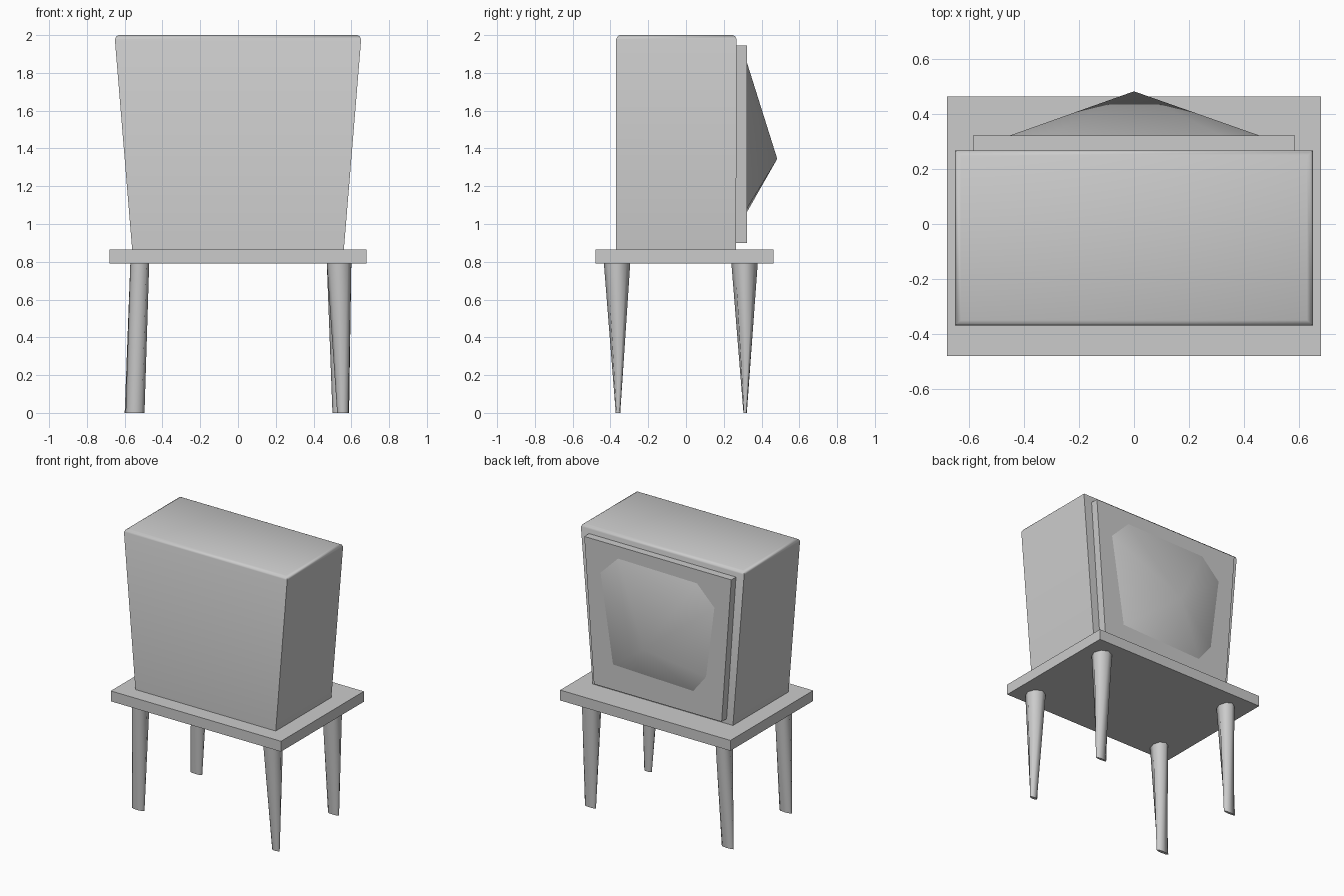
import bpy, bmesh, math

if "Cube" in bpy.data.objects:
    bpy.data.objects.remove(bpy.data.objects["Cube"])


def make(name, verts, faces, smooth=None):
    me = bpy.data.meshes.new(name)
    bm = bmesh.new()
    vs = [bm.verts.new(v) for v in verts]
    for f in faces:
        bm.faces.new([vs[i] for i in f])
    bmesh.ops.recalc_face_normals(bm, faces=bm.faces)
    bm.to_mesh(me)
    bm.free()
    ob = bpy.data.objects.new(name, me)
    bpy.context.collection.objects.link(ob)
    if smooth:
        bpy.ops.object.select_all(action='DESELECT')
        ob.select_set(True)
        bpy.context.view_layer.objects.active = ob
        bpy.ops.object.shade_smooth_by_angle(angle=math.radians(smooth))
    return ob


def loft(name, rings, smooth=None):
    """Skin a stack of equal-length rings and cap both ends."""
    n = len(rings[0])
    verts = [p for r in rings for p in r]
    faces = [list(range(n)), list(range(len(verts) - n, len(verts)))]
    for k in range(len(rings) - 1):
        for i in range(n):
            j = (i + 1) % n
            faces.append((k * n + i, k * n + j, (k + 1) * n + j, (k + 1) * n + i))
    return make(name, verts, faces, smooth)


def rect(hx, y0, y1, z):
    return [(-hx, y0, z), (hx, y0, z), (hx, y1, z), (-hx, y1, z)]


# Cabinet: flares towards the top, softened top edge
loft("cabinet", [rect(0.56, -0.37, 0.265, 0.86),
                 rect(0.652, -0.37, 0.268, 1.978),
                 rect(0.645, -0.363, 0.261, 1.993),
                 rect(0.63, -0.35, 0.248, 2.0)], 50)

# Raised panel on the back of the cabinet
loft("back_panel", [rect(0.51, 0.255, 0.322, 0.90),
                    rect(0.587, 0.255, 0.322, 1.945)])

# Faceted cone housing on the back panel
outline = [(0.46, 1.72), (0.32, 1.86), (-0.315, 1.85), (-0.455, 1.71),
           (-0.388, 1.19), (-0.285, 1.06), (0.36, 1.08)]
cone = [(x, 0.321, z) for x, z in outline] + [(0, 0.483, 1.345)]
make("back_cone", cone, [(i, (i + 1) % 7, 7) for i in range(7)] + [tuple(range(7))], 60)

# Table top
loft("table_top", [rect(0.68, -0.48, 0.464, 0.79), rect(0.68, -0.48, 0.464, 0.865)])


# Legs: many-sided at the top, flattening to a thin foot
def section(x0, x1, y0, y1, z, n=8):
    cx, cy = (x0 + x1) / 2, (y0 + y1) / 2
    return [(cx + (x1 - x0) / 2 * math.cos(2 * math.pi * i / n),
             cy + (y1 - y0) / 2 * math.sin(2 * math.pi * i / n), z) for i in range(n)]


legs = {"front_left_leg": ((-0.57, -0.47), (-0.595, -0.495), (-0.435, -0.295), (-0.372, -0.348)),
        "front_right_leg": ((0.47, 0.60), (0.525, 0.585), (-0.435, -0.295), (-0.372, -0.348)),
        "back_left_leg": ((-0.57, -0.47), (-0.60, -0.505), (0.24, 0.38), (0.304, 0.322)),
        "back_right_leg": ((0.47, 0.60), (0.50, 0.588), (0.24, 0.38), (0.304, 0.322))}
for name, (tx, fx, ty, fy) in legs.items():
    loft(name, [section(*fx, *fy, 0.0), section(*tx, *ty, 0.795)], 60)
